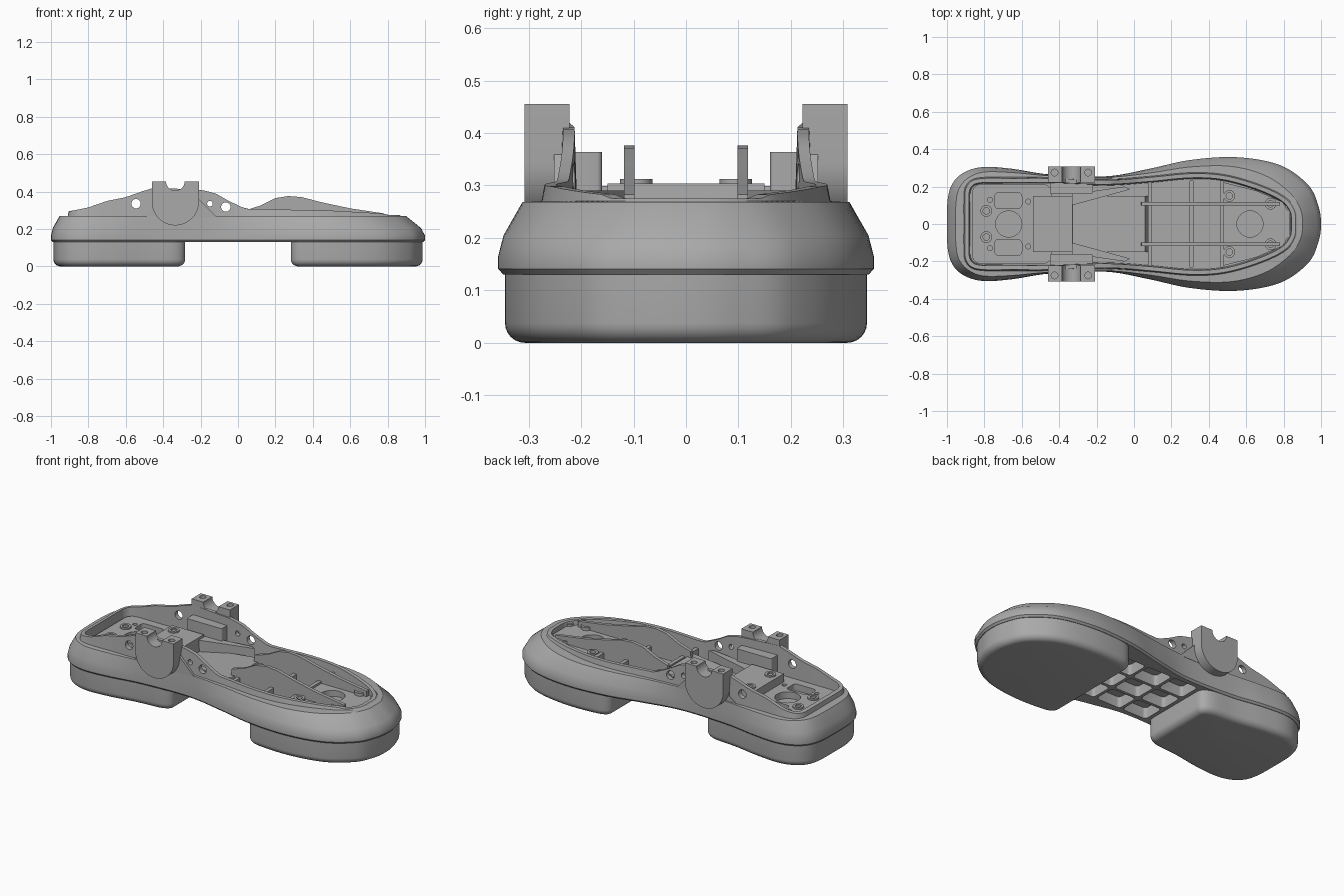
import bpy, bmesh, math
from mathutils import Vector

if "Cube" in bpy.data.objects:
    bpy.data.objects.remove(bpy.data.objects["Cube"])

grey = bpy.data.materials.new("plain_grey")
grey.use_nodes = True
grey.diffuse_color = (0.4, 0.4, 0.4, 1)
grey.node_tree.nodes["Principled BSDF"].inputs["Base Color"].default_value = grey.diffuse_color


# ---- helpers ----
def loft(name, loops):
    """Skin closed loops of equal length and cap both ends."""
    bm = bmesh.new()
    rings = [[bm.verts.new(point) for point in loop] for loop in loops]
    for low, high in zip(rings, rings[1:]):
        for i in range(len(low)):
            bm.faces.new((low[i - 1], low[i], high[i], high[i - 1]))
    bm.faces.new(rings[0])
    bm.faces.new(rings[-1])
    bmesh.ops.recalc_face_normals(bm, faces=bm.faces)
    mesh = bpy.data.meshes.new(name)
    bm.to_mesh(mesh)
    bm.free()
    mesh.materials.append(grey)
    obj = bpy.data.objects.new(name, mesh)
    bpy.context.collection.objects.link(obj)
    return obj


def at(loop, z):
    return [(x, y, z) for x, y in loop]


def plate(name, loop, z0, z1):
    return loft(name, [at(loop, z0), at(loop, z1)])


def side_plate(name, profile, y0, y1):
    return loft(name, [[(x, y, z) for x, z in profile] for y in (y0, y1)])


def arc(cx, cy, r, start, end, steps=16):
    angles = [math.radians(start + (end - start) * i / steps) for i in range(steps + 1)]
    return [(cx + r * math.cos(a), cy + r * math.sin(a)) for a in angles]


def circle(cx, cy, r):
    return arc(cx, cy, r, 0, 360, 32)[:-1]


def rounded(x0, x1, y0, y1, r):
    corners = ((x1 - r, y1 - r), (x0 + r, y1 - r), (x0 + r, y0 + r), (x1 - r, y0 + r))
    return [p for i, (x, y) in enumerate(corners) for p in arc(x, y, r, 90 * i, 90 * i + 90, 5)]


def cut(target, cutter):
    mod = target.modifiers.new("cut", 'BOOLEAN')
    mod.object = cutter
    mod.solver = 'EXACT'
    bpy.context.view_layer.objects.active = target
    bpy.ops.object.modifier_apply(modifier=mod.name)
    bpy.data.objects.remove(cutter)


def spline(points, steps=8):
    """Smooth curve through half an outline, from heel to toe."""
    mirror = lambda p: Vector((p[0], -p[1]))
    p = [mirror(points[1])] + [Vector(q) for q in points] + [mirror(points[-2])]
    half = []
    for a, b, c, d in zip(p, p[1:], p[2:], p[3:]):
        for i in range(steps):
            t = i / steps
            half.append((b * 2 + (c - a) * t + (a * 2 - b * 5 + c * 4 - d) * t ** 2
                         + (b * 3 - a - c * 3 + d) * t ** 3) / 2)
    return half + [p[-2]]


def close(half):
    return [(x, y) for x, y in half] + [(x, -y) for x, y in half[-2:0:-1]]


def inset(loop, distance):
    area = sum(a[0] * b[1] - b[0] * a[1] for a, b in zip(loop, loop[1:] + loop[:1]))
    result = []
    for i, (x, y) in enumerate(loop):
        tangent = Vector(loop[(i + 1) % len(loop)]) - Vector(loop[i - 1])
        tangent = tangent.normalized() * math.copysign(distance, area)
        result.append((x - tangent.y, y + tangent.x))
    return result


def blend(a, b, t):
    return [(p[0] + (q[0] - p[0]) * t, p[1] + (q[1] - p[1]) * t) for p, q in zip(a, b)]


# ---- body shell with raised rim and open tray ----
outer_half = spline([(-1, 0), (-.995, .14), (-.965, .225), (-.9, .28), (-.8, .305), (-.65, .295),
                     (-.45, .265), (-.15, .255), (.08, .295), (.3, .342), (.55, .357),
                     (.78, .315), (.93, .21), (.985, .1), (1, 0)])
outer = close(outer_half)
shoulder = close(spline([(-.955, 0), (-.95, .13), (-.93, .2), (-.88, .25), (-.8, .278), (-.65, .275),
                         (-.45, .258), (-.15, .25), (.08, .272), (.3, .305), (.52, .308),
                         (.7, .26), (.83, .17), (.89, .08), (.9, 0)]))
rim = close(spline([(-.91, 0), (-.91, .12), (-.905, .19), (-.87, .235), (-.8, .25), (-.65, .25),
                    (-.45, .25), (-.15, .24), (.08, .255), (.3, .275), (.48, .265),
                    (.66, .215), (.8, .15), (.86, .08), (.87, 0)]))
heights = [(-1, .29), (-.9, .295), (-.8, .315), (-.7, .35), (-.6, .37), (-.5, .405), (-.45, .42),
           (-.2, .41), (-.12, .39), (-.05, .35), (.04, .308), (.5, .298), (.77, .283),
           (.8, .275), (1, .274)]


def rim_height(x):
    for (x0, z0), (x1, z1) in zip(heights, heights[1:]):
        if x <= x1:
            return z0 + (z1 - z0) * (x - x0) / (x1 - x0)


def rim_top(loop):
    return [(x, y, rim_height(x)) for x, y in loop]


body = loft("body_shell", [
    at(inset(outer, .01), .13), at(outer, .141), at(outer, .165),
    at(blend(outer, shoulder, .22), .205), at(shoulder, .268), at(rim, .27),
    rim_top(inset(rim, .006)), rim_top(inset(rim, .028)), at(inset(rim, .034), .21)])
for x, z, r in ((-.545, .335, .025), (-.065, .317, .025), (-.15, .335, .015)):
    cut(body, side_plate("hole_cutter", circle(x, z, r), -.5, .5))

# underside pockets between the pads
for x in (-.18, 0, .18):
    for y in (-.15, 0, .15):
        cut(body, plate("pocket_cutter", rounded(x - .081, x + .081, y - .066, y + .066, .02), .1, .195))

# ---- heel and toe pads ----
for side, name in ((-1, "heel_pad"), (1, "toe_pad")):
    half = [p for p in outer_half[::-side] if side * p.x > .345]
    start = half[-1]
    corner = Vector((side * .27, start.y - .01))
    end = corner - Vector((0, .07))
    for i in range(1, 9):
        t = i / 8
        half.append(start * (1 - t) ** 2 + corner * 2 * t * (1 - t) + end * t ** 2)
    half.append(Vector((end.x, 0)))
    outline = inset(close(half), .013)
    layers = [at(outline, .135)]
    for i in range(7):
        a = math.radians(15 * i)
        layers.append(at(inset(outline, .038 * (1 - math.cos(a))), .038 * (1 - math.sin(a))))
    loft(name, layers)

# ---- heel plate and toe plate with openings ----
heel = plate("heel_plate", rounded(-.865, -.44, -.215, .215, .05), .2, .255)
cut(heel, plate("cutter", circle(-.67, 0, .07), .215, .4))
for s in (-1, 1):
    cut(heel, plate("cutter", rounded(-.745, -.6, s * .125 - .042, s * .125 + .042, .02), .215, .4))
    for x, y in ((-.77, .13), (-.565, .12)):
        cut(heel, plate("cutter", circle(x, s * y, .013), .215, .4))
toe = plate("toe_plate", close([Vector(p) for p in (
    (.47, 0), (.47, .225), (.65, .18), (.79, .12), (.835, .07), (.835, 0))]), .2, .25)
cut(toe, plate("cutter", circle(.62, 0, .07), .215, .4))

# ---- screw bosses ----
for s in (-1, 1):
    for x, y, z in ((-.79, .07, .264), (-.49, .095, .312), (.51, .15, .268), (.73, .108, .268), (.83, .09, .262)):
        r = .02 if x > .8 else .031
        loft("screw_boss", [at(circle(x, s * y, r), .2), at(circle(x, s * y, r), z),
                            at(circle(x, s * y, r * .55), z), at(circle(x, s * y, r * .55), z - .03)])

# ---- middle platform and deck rising to the toe ----
side_plate("middle_platform", [(-.54, .2), (-.54, .304), (-.33, .304), (-.325, .222), (-.2, .235),
                               (.06, .265), (.08, .2)], -.15, .15)

# ---- toe ribs, gussets, inner blocks and brackets on both sides ----
hump = [(.03, .2), (.04, .3), (.12, .325), (.2, .365), (.27, .376), (.34, .37), (.45, .342),
        (.6, .31), (.78, .283), (.78, .2)]
bracket = (arc(-.335, .345, .126, 180, 360, 24) + [(-.209, .455)]
           + arc(-.335, .455, .05, 0, -180) + [(-.461, .455)])
for s, word in ((1, "left"), (-1, "right")):
    side_plate(word + "_toe_rib", hump, s * .098, s * .118)
    plate(word + "_gusset", [(-.33, s * .1), (-.02, s * .185), (-.05, s * .2), (-.33, s * .16)], .2, .29)
    plate(word + "_inner_block", rounded(-.45, -.22, min(s * .16, s * .225), max(s * .16, s * .225), .01), .2, .364)
    arm = side_plate(word + "_bracket", bracket, s * .222, s * .308)
    for x in (-.425, -.245):
        cut(arm, plate("cutter", circle(x, s * .275, .018), .4, .5))
    side_plate(word + "_bracket_flare", [(-.53, .26), (-.46, .3), (-.46, .4), (-.21, .4),
                                         (-.21, .36), (-.11, .26)], s * .225, s * .252)

# ---- cross ribs of the toe tray ----
for x in (.085, .307, .47):
    plate("cross_rib", rounded(x - .011, x + .011, -.232, .232, .005), .2, .262)

# ---- shading ----
for obj in bpy.context.scene.objects:
    obj.select_set(obj.type == 'MESH' and grey.name in obj.data.materials)
bpy.context.view_layer.objects.active = body
bpy.ops.object.shade_smooth_by_angle(angle=math.radians(30))
